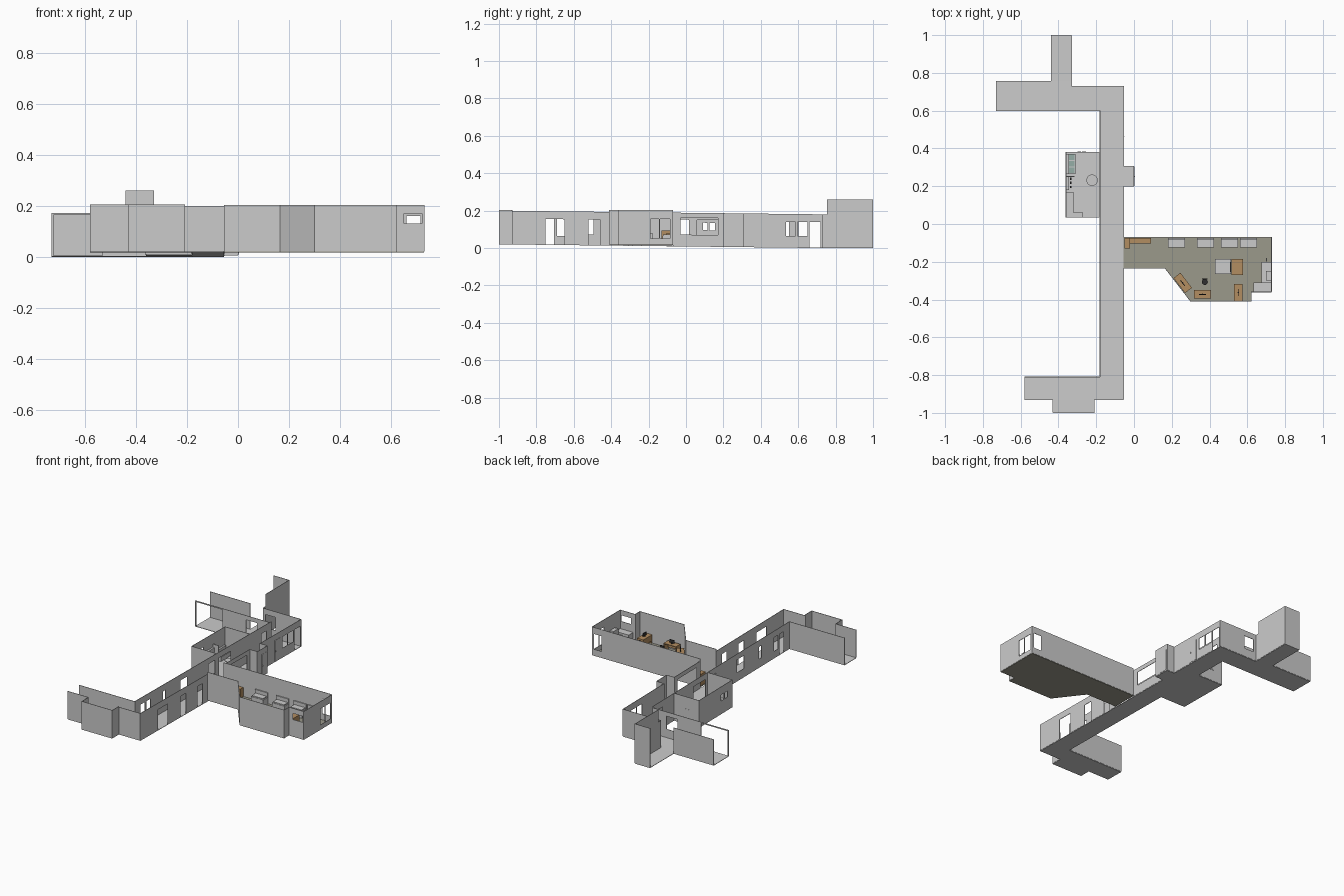
import bpy, bmesh, math
from mathutils import Matrix, Vector

if "Cube" in bpy.data.objects:
    bpy.data.objects.remove(bpy.data.objects["Cube"])

T = 0.003          # wall and slab thickness
H = 0.177          # usual wall height


def mat(name, c):
    m = bpy.data.materials.new(name)
    m.diffuse_color = (*c, 1)
    m.use_nodes = True
    m.node_tree.nodes["Principled BSDF"].inputs["Base Color"].default_value = m.diffuse_color
    return m


OLIVE = mat("olive_floor", (0.33, 0.32, 0.26))
WOOD = mat("wood", (0.45, 0.27, 0.12))
DARK = mat("dark", (0.03, 0.03, 0.03))
PALE = mat("pale", (0.6, 0.62, 0.6))
TEAL = mat("teal", (0.3, 0.42, 0.38))


def zf(y):
    """Gently sloping corridor floor."""
    return 0.022 - 0.019 * min(max((y + 0.93) / 1.66, 0), 1)


def finish(name, bm, m=None):
    me = bpy.data.meshes.new(name)
    bm.to_mesh(me)
    bm.free()
    ob = bpy.data.objects.new(name, me)
    bpy.context.collection.objects.link(ob)
    if m:
        me.materials.append(m)
    return ob


def wall(name, p, q, holes=(), h=H, base=None):
    """Straight wall from p to q; holes = (start, end, low, high) along its main axis."""
    ax = 0 if abs(q[0] - p[0]) > abs(q[1] - p[1]) else 1
    if p[ax] > q[ax]:
        p, q = q, p
    us = sorted({p[ax], q[ax], *[u for o in holes for u in o[:2]]})
    vs = sorted({0, h, *[v for o in holes for v in o[2:]]})
    bm = bmesh.new()

    def vert(u, v):
        t = (u - p[ax]) / (q[ax] - p[ax])
        x, y = p[0] + t * (q[0] - p[0]), p[1] + t * (q[1] - p[1])
        return bm.verts.new((x, y, (zf(y) if base is None else base) + v))
    for a, b in zip(us, us[1:]):
        for c, d in zip(vs, vs[1:]):
            mu, mv = (a + b) / 2, (c + d) / 2
            if any(o[0] < mu < o[1] and o[2] < mv < o[3] for o in holes):
                continue
            bm.faces.new([vert(a, c), vert(b, c), vert(b, d), vert(a, d)])
    bmesh.ops.remove_doubles(bm, verts=bm.verts, dist=1e-5)
    ob = finish(name, bm)
    s = ob.modifiers.new("thickness", 'SOLIDIFY')
    s.thickness, s.offset = T, 0
    return ob


def floor(name, pts, base=None, m=None):
    bm = bmesh.new()
    f = bm.faces.new([bm.verts.new((x, y, zf(y) if base is None else base)) for x, y in pts])
    r = bmesh.ops.extrude_face_region(bm, geom=[f])
    bmesh.ops.translate(bm, vec=(0, 0, -T),
                        verts=[v for v in r["geom"] if isinstance(v, bmesh.types.BMVert)])
    bmesh.ops.recalc_face_normals(bm, faces=bm.faces)
    return finish(name, bm, m)


def rect(x0, x1, y0, y1):
    return [(x0, y0), (x1, y0), (x1, y1), (x0, y1)]


def boxes(name, parts, m=None, loc=(0, 0, 0), rot=0):
    """Several boxes (x0, x1, y0, y1, z0, z1) in one object."""
    bm = bmesh.new()
    for x0, x1, y0, y1, z0, z1 in parts:
        M = Matrix.Translation(((x0 + x1) / 2, (y0 + y1) / 2, (z0 + z1) / 2)) @ \
            Matrix.Diagonal((x1 - x0, y1 - y0, z1 - z0, 1))
        bmesh.ops.create_cube(bm, size=1, matrix=M)
    ob = finish(name, bm, m)
    ob.location, ob.rotation_euler.z = loc, rot
    return ob


def desk(name, cx, cy, w, d, h=0.055, rot=0, m=WOOD, z=0.02):
    a, b = w / 2, d / 2
    boxes(name, [(-a, a, -b, b, h - 0.004, h), (-a, -a + 0.004, -b, b, 0, h),
                 (a - 0.004, a, -b, b, 0, h), (-a, a, b - 0.004, b, 0.015, h)], m, (cx, cy, z), rot)


def cyl(name, x, y, z, r, h, m=None, n=24):
    bm = bmesh.new()
    bmesh.ops.create_cone(bm, cap_ends=True, segments=n, radius1=r, radius2=r, depth=h,
                          matrix=Matrix.Translation((x, y, z + h / 2)))
    return finish(name, bm, m)


W, E = -0.18, -0.055     # corridor wall lines
R = 0.02                 # main room floor level
N, S = 0.9985, -0.9985   # outer ends

# floors
floor("corridor_floor", rect(W, E, -0.93, 0.73))
floor("south_wing_floor", rect(-0.58, W, -0.93, -0.81))
floor("south_bay_floor", rect(-0.43, -0.21, -1.0, -0.93))
floor("north_wing_floor", [(-0.73, 0.6), (W, 0.6), (W, 0.73), (-0.33, 0.73), (-0.33, 0.755), (-0.73, 0.755)])
floor("tower_floor", rect(-0.44, -0.33, 0.755, 1.0))
floor("niche_floor", rect(E, 0.0, 0.2, 0.305))
floor("small_room_floor", rect(-0.36, W, 0.035, 0.38))
room = [(E, -0.07), (0.728, -0.07), (0.728, -0.36), (0.62, -0.36), (0.62, -0.41),
        (0.3, -0.41), (0.165, -0.235), (E, -0.235)]
floor("main_room_floor", room, R, OLIVE)

# corridor walls with doors and windows
D, L, U = 0.135, 0.055, 0.14
wall("corridor_west_wall", (W, -0.81), (W, 0.6),
     [(-0.75, -0.705, 0, D), (-0.69, -0.65, 0.045, D), (-0.52, -0.495, L, D), (-0.34, -0.27, L, U),
      (-0.05, 0.015, L, U), (0.06, 0.18, 0, U), (0.5, 0.55, 0, D)])
wall("corridor_east_wall_south", (E, -0.93), (E, -0.235),
     [(-0.75, -0.65, 0, D), (-0.52, -0.46, 0, D), (-0.34, -0.29, 0, D)])
wall("corridor_east_wall_middle", (E, -0.07), (E, 0.2), [(-0.03, 0.17, 0.06, 0.15)])
wall("corridor_east_wall_north", (E, 0.305), (E, 0.73),
     [(0.535, 0.585, 0.06, D), (0.595, 0.65, 0.06, D), (0.66, 0.72, 0, D)])

# entrance niche
wall("niche_side_south", (E, 0.2), (0, 0.2))
wall("niche_side_north", (E, 0.305), (0, 0.305))
wall("niche_front", (0, 0.2), (0, 0.305))
boxes("niche_door", [(0, 0.003, 0.243, 0.3, 0.012, 0.15), (0.003, 0.006, 0.25, 0.254, 0.07, 0.078)])
boxes("corridor_door", [(E, E + 0.003, 0.455, 0.51, 0.01, 0.145),
                        (E + 0.003, E + 0.006, 0.46, 0.464, 0.07, 0.078)])

# south wing
wall("south_wing_inner_wall", (-0.58, -0.81), (W, -0.81))
wall("south_wing_end_wall", (-0.21, -0.93), (E, -0.93))
wall("south_wing_front_wall", (-0.58, -0.93), (-0.43, -0.93), h=0.182)
wall("south_bay_left", (-0.43, -0.93), (-0.43, S), h=0.182)
wall("south_bay_front", (-0.43, S), (-0.21, S), h=0.182)
wall("south_bay_right", (-0.21, S), (-0.21, -0.93), h=0.182)

# north wing and tower
wall("north_wing_front_wall", (-0.73, 0.6), (W, 0.6), [(-0.722, -0.53, 0, 0.16), (-0.36, -0.28, L, U)], h=0.168)
wall("north_wing_back_wall", (-0.73, 0.755), (-0.44, 0.755), h=0.168)
wall("north_corridor_end", (-0.33, 0.73), (E, 0.73), [(-0.31, -0.24, L, U)])
wall("north_step_wall", (-0.33, 0.73), (-0.33, 0.755))
wall("tower_side", (-0.33, 0.755), (-0.33, N), h=0.257)
wall("tower_back", (-0.44, N), (-0.33, N), h=0.257)

# main room walls
walls = {"back": [(0.66, 0.715, 0.04, 0.14)], "east": [(-0.19, -0.145, 0.03, D), (-0.138, -0.085, 0.03, D)],
         "bay_front": [(0.65, 0.72, 0.11, 0.15)]}
names = ["back", "east", "bay_front", "bay_side", "front", "diagonal", "entry"]
for n, p, q in zip(names, room, room[1:]):
    wall("main_room_" + n + "_wall", p, q, walls.get(n, ()), h=0.183, base=R)

# main room furniture: padded benches along the back wall
for i, x in enumerate((0.225, 0.378, 0.505, 0.605)):
    boxes(f"bench_{i}", [(-0.045, 0.045, -0.025, 0.025, 0, 0.045),
                         (-0.04, 0.04, -0.022, 0.022, 0.045, 0.052),
                         (-0.045, 0.045, 0.018, 0.025, 0.045, 0.075)], None, (x, -0.1, R))
boxes("entry_cabinet", [(-0.02, 0.09, -0.104, -0.074, R, R + 0.06),
                        (-0.05, -0.022, -0.13, -0.074, R, R + 0.075)], WOOD)
slope = math.atan2(-0.175, 0.135)
desk("diagonal_desk", 0.258, -0.312, 0.1, 0.046, rot=slope)
desk("front_desk", 0.362, -0.372, 0.09, 0.046, rot=math.pi)
desk("side_desk", 0.553, -0.362, 0.09, 0.045, rot=math.pi / 2)
desk("wood_table", 0.546, -0.228, 0.06, 0.085)
desk("grey_table", 0.472, -0.226, 0.084, 0.08, m=PALE)
boxes("table_screen", [(0.508, 0.512, -0.255, -0.2, R + 0.055, R + 0.085)], DARK)
for i, (x, y, r) in enumerate(((0.258, -0.312, slope), (0.362, -0.372, 0), (0.553, -0.362, math.pi / 2))):
    boxes(f"desk_items_{i}", [(-0.018, 0.018, -0.003, 0.001, 0.06, 0.08),
                              (-0.003, 0.003, -0.004, 0.004, 0.055, 0.062)], DARK, (x, y, R), r)
# office chair
cyl("chair_seat", 0.375, -0.307, R + 0.03, 0.016, 0.006, DARK, 12)
cyl("chair_post", 0.375, -0.307, R, 0.003, 0.03, DARK, 8)
boxes("chair_back_and_feet", [(0.361, 0.389, -0.293, -0.289, R + 0.033, R + 0.07),
                              (0.36, 0.39, -0.309, -0.305, R, R + 0.004),
                              (0.373, 0.377, -0.322, -0.292, R, R + 0.004)], DARK)
# bay counter with basin and tap
boxes("bay_counter", [(0.632, 0.725, -0.357, -0.31, R, R + 0.062),
                      (0.675, 0.725, -0.31, -0.2, R, R + 0.05),
                      (0.7, 0.725, -0.3, -0.25, R + 0.05, R + 0.09)])
boxes("bay_basin", [(0.683, 0.718, -0.24, -0.21, R + 0.05, R + 0.054),
                    (0.7, 0.704, -0.198, -0.18, R, R + 0.06)], PALE)

# small room shell
wall("small_room_west_wall", (-0.36, 0.035), (-0.36, 0.38), [(0.09, 0.115, 0.085, 0.125), (0.125, 0.155, 0.085, 0.125)])
wall("small_room_south_wall", (-0.36, 0.035), (W, 0.035))
wall("small_room_north_wall", (-0.36, 0.38), (W, 0.38))
Z = 0.012
# small room fittings
boxes("north_wall_panels", [(-0.3, -0.28, 0.38, 0.383, 0.08, 0.105), (-0.275, -0.255, 0.38, 0.383, 0.08, 0.105)], PALE)
boxes("small_room_shelves", [(-0.357, -0.345, 0.18, 0.25, Z, 0.1), (-0.357, -0.315, 0.25, 0.255, Z, 0.12),
                             (-0.357, -0.32, 0.06, 0.17, Z, 0.055), (-0.357, -0.27, 0.038, 0.06, Z, 0.05)])
boxes("small_room_sofa", [(-0.357, -0.31, 0.265, 0.37, Z, 0.04), (-0.357, -0.345, 0.265, 0.37, 0.04, 0.07)], PALE)
boxes("sofa_cushions", [(-0.343, -0.314, y, y + 0.03, 0.04, 0.047) for y in (0.27, 0.304, 0.338)], TEAL)
boxes("shelf_items", [(-0.338, -0.33, y, y + 0.012, Z, 0.05) for y in (0.19, 0.212, 0.234)], DARK)
cyl("round_table_top", -0.222, 0.232, 0.055, 0.03, 0.004, PALE, 32)
cyl("round_table_leg", -0.222, 0.232, Z, 0.004, 0.043, None, 12)
